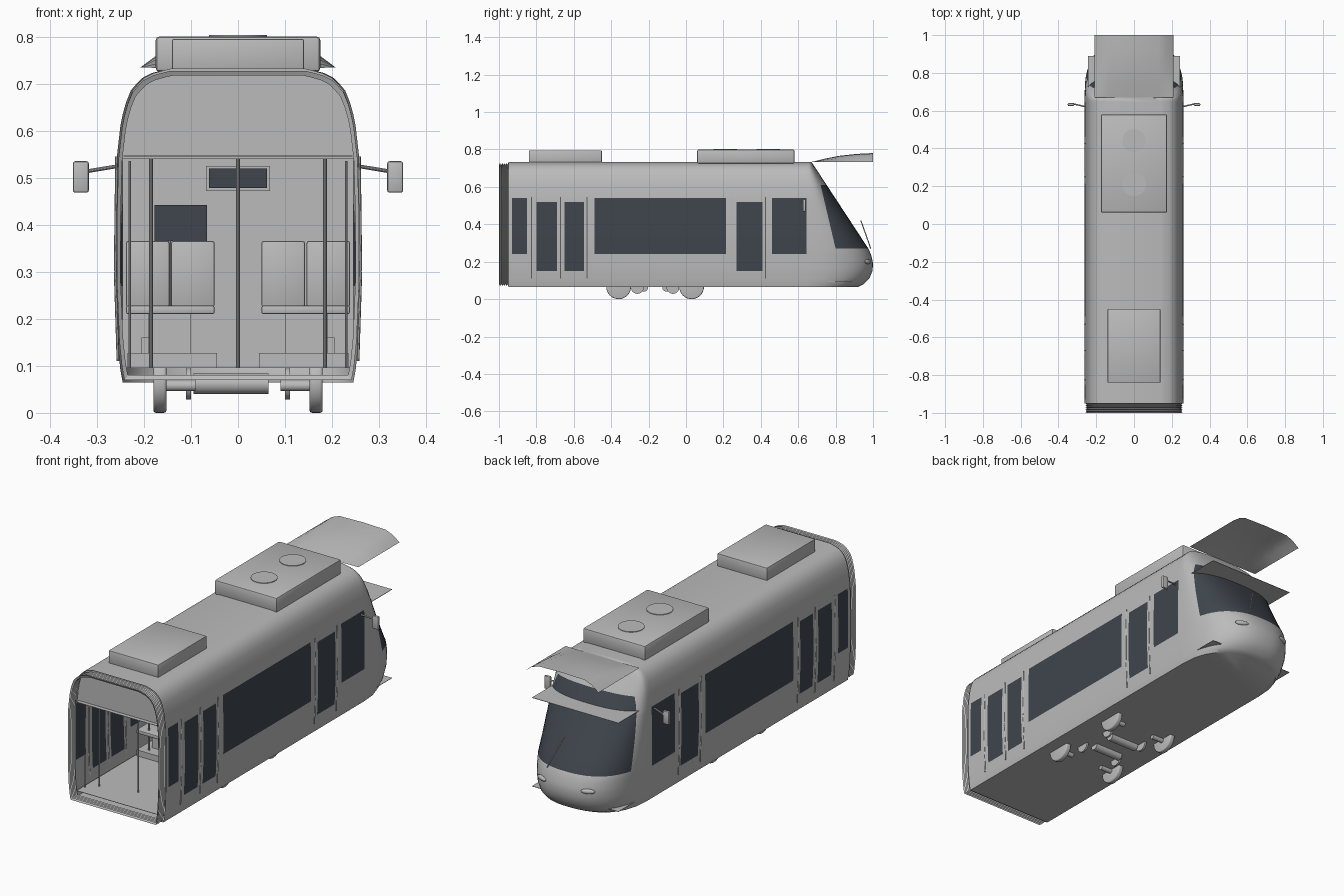
import bpy, bmesh, math
from mathutils import Vector

cube = bpy.data.objects.get("Cube")
if cube:
    bpy.data.objects.remove(cube, do_unlink=True)


def material(name, rgb):
    m = bpy.data.materials.new(name)
    m.use_nodes = True
    color = (*rgb, 1)
    m.diffuse_color = color
    m.node_tree.nodes["Principled BSDF"].inputs["Base Color"].default_value = color
    return m


GREY = material("body_grey", (0.5, 0.5, 0.5))
GLASS = material("dark_glass", (0.05, 0.06, 0.075))


def finish(name, bm, mats=(GREY,), angle=35):
    bmesh.ops.recalc_face_normals(bm, faces=bm.faces)
    me = bpy.data.meshes.new(name)
    bm.to_mesh(me)
    bm.free()
    for m in mats:
        me.materials.append(m)
    me.shade_smooth()
    me.set_sharp_from_angle(angle=math.radians(angle))
    ob = bpy.data.objects.new(name, me)
    bpy.context.collection.objects.link(ob)
    return ob


def box(name, x, y, z, mat=GREY, bevel=0):
    bm = bmesh.new()
    bmesh.ops.create_cube(bm, size=1)
    for v in bm.verts:
        v.co = [(a + b) / 2 + c * (b - a) for (a, b), c in zip((x, y, z), v.co)]
    if bevel:
        bmesh.ops.bevel(bm, geom=bm.edges[:], offset=bevel, segments=2, affect='EDGES', profile=0.5)
    return finish(name, bm, (mat,))


def rod(name, a, b, r, sides=10, bevel=0):
    a, b = Vector(a), Vector(b)
    bm = bmesh.new()
    bmesh.ops.create_cone(bm, cap_ends=True, segments=sides, radius1=r, radius2=r, depth=(b - a).length)
    if bevel:
        rims = [e for e in bm.edges if abs(e.verts[0].co.z - e.verts[1].co.z) < 1e-5]
        bmesh.ops.bevel(bm, geom=rims, offset=bevel, segments=3, affect='EDGES', profile=0.5)
    turn = (b - a).to_track_quat('Z', 'Y')
    for v in bm.verts:
        v.co = turn @ v.co + (a + b) / 2
    return finish(name, bm)


def sheet(name, rows, mats=(GREY,), rule=None):
    bm = bmesh.new()
    grid = [[bm.verts.new(p) for p in row] for row in rows]
    for r0, r1 in zip(grid, grid[1:]):
        for i in range(len(r0) - 1):
            f = bm.faces.new((r0[i], r0[i + 1], r1[i + 1], r1[i]))
            if rule:
                f.material_index = rule(f.calc_center_median())
    return bm, grid


def lookup(table, z):
    for (z0, v0), (z1, v1) in zip(table, table[1:]):
        if z <= z1:
            return v0 + (v1 - v0) * max(0, z - z0) / (z1 - z0)
    return table[-1][1]


# Body outline: half width, nose tip and start of the nose curve by height
WIDTH = [(.065, .245), (.09, .25), (.15, .256), (.27, .261), (.42, .261), (.54, .258), (.61, .25),
         (.65, .242), (.685, .228), (.71, .207), (.724, .18), (.732, .145)]
TIP = [(.065, .92), (.08, .95), (.11, .98), (.15, .997), (.19, 1), (.23, .993), (.27, .975),
       (.61, .752), (.732, .672)]
START = [(.065, .66), (.27, .7), (.61, .67), (.732, .655)]
LEVELS = [.065, .08, .095, .11, .13, .15, .17, .19, .21, .24, .27, .34, .42, .48, .52, .54,
          .575, .61, .635, .66, .685, .7, .712, .722, .729, .732]

# Side windows: y range and z range
TALL, WIDE = (.15, .52), (.24, .54)
WINDOWS = [(-.93, -.85, WIDE), (-.80, -.69, TALL), (-.65, -.545, TALL),
           (-.49, .215, WIDE), (.27, .41, TALL), (.46, .645, WIDE)]
STOPS = [-.95] + [y for w in WINDOWS for y in w[:2]]
POWER = 2.4


def plan_point(z, a):
    w, tip, start = lookup(WIDTH, z), lookup(TIP, z), lookup(START, z)
    return (w * max(0, math.cos(a)) ** (2 / POWER),
            start + (tip - start) * math.sin(a) ** (2 / POWER), z)


def glass_angle(z):
    tip, start = lookup(TIP, z), lookup(START, z)
    t = (.72 + (.61 - z) * .235 - start) / (tip - start)
    return math.asin(min(.75, max(.2, t)) ** (POWER / 2))


def ring(z):
    edge = glass_angle(z)
    angles = [0, edge / 3, edge * 2 / 3] + [edge + (math.pi / 2 - edge) * i / 10 for i in range(11)]
    half = [(lookup(WIDTH, z), y, z) for y in STOPS] + [plan_point(z, a) for a in angles]
    return half + [(-x, y, zz) for x, y, zz in reversed(half[:-1])]


def side_window(c):
    return int(any(a < c.y < b and z[0] < c.z < z[1] for a, b, z in WINDOWS))


bm, grid = sheet("body_shell", [ring(z) for z in LEVELS], rule=side_window)
bm.faces.new(grid[0])
bm.faces.new(grid[-1])
# Windscreen faces lie between the two edge columns of the nose
bm.verts.index_update()
count, first = len(grid[0]), len(STOPS) + 3
for f in bm.faces:
    cols = [v.index % count for v in f.verts]
    if len(cols) == 4 and min(cols) >= first and max(cols) < count - first:
        if .27 < f.calc_center_median().z < .61:
            f.material_index = 1
finish("body_shell", bm, (GREY, GLASS), 40)

# Folded bellows at the open end
rows = []
for i in range(11):
    s = (.985, .955)[i % 2]
    right = [(lookup(WIDTH, z) * s, -1 + i * .005, .4 + (z - .4) * s) for z in LEVELS]
    rows.append(right + [(-x, y, z) for x, y, z in reversed(right)] + right[:1])
finish("bellows", sheet("bellows", rows)[0], angle=20)

# Interior floor and ceiling sheets, header wall and cab partition
for name, z in (("floor", .095), ("ceiling", .545)):
    box(name, (-.243, .243), (-.95, .89), (z, z + .002))
bm = bmesh.new()
edge = [(lookup(WIDTH, z) - .004, -.93, z) for z in LEVELS if z >= .54]
bm.faces.new([bm.verts.new(p) for p in edge + [(-x, y, z) for x, y, z in reversed(edge)]])
finish("header_wall", bm)
box("cab_partition", (-.245, .245), (.655, .66), (.095, .545))
box("sign_frame", (-.068, .068), (.64, .655), (.472, .525))
box("sign_screen", (-.062, .062), (.632, .64), (.478, .52), GLASS)
box("cab_screen", (-.178, -.066), (.62, .628), (.365, .442), GLASS)
rod("screen_stem", (-.145, .624, .2), (-.145, .624, .37), .003)

# Roof units with fan rings
box("rear_roof_unit", (-.14, .14), (-.84, -.45), (.725, .795), bevel=.004)
box("front_roof_unit", (-.175, .175), (.06, .58), (.725, .8), bevel=.008)
for y in (.21, .44):
    rod("roof_fan", (0, y, .795), (0, y, .803), .062, 32)

# Raised canopy over the nose
rows = []
for y, z in ((.67, .733), (.74, .75), (.82, .766), (.91, .776), (1, .781)):
    rows.append([(x, y, .734 + (z - .734) * h) for x, h in
                 ((-.208, 0), (-.17, .6), (-.13, .93), (0, 1), (.13, .93), (.17, .6), (.208, 0))])
finish("nose_canopy", sheet("nose_canopy", rows)[0])

# Windscreen wiper
rod("wiper_arm", (.03, .935, .42), (.09, .988, .27), .003, 6)

for s in (-1, 1):
    # Mirrors
    rod("mirror_arm", (s * .252, .62, .525), (s * .325, .637, .513), .004)
    box("mirror", sorted((s * .317, s * .351)), (.625, .64), (.468, .535), bevel=.005)
    # Headlights
    a = math.asin(.85)
    lamp = min((Vector(plan_point(.2, i * .02)) for i in range(78)), key=lambda p: abs(p.x - .13))
    bm = bmesh.new()
    bmesh.ops.create_uvsphere(bm, u_segments=16, v_segments=8, radius=1)
    for v in bm.verts:
        v.co = (s * lamp.x + v.co.x * .032, lamp.y + v.co.y * .012 - s * v.co.x * .012,
                lamp.z + v.co.z * .012)
    finish("headlight", bm)
    # Door rails and trim
    for y in (.25, .425, -.825, -.67, -.53):
        rod("door_trim", (s * .255, y, .11), (s * .261, y, .3), .003, 6)
        rod("door_trim", (s * .261, y, .3), (s * .258, y, .545), .003, 6)
    # Grab poles and seats
    for y in (-.85, -.45, .2):
        rod("grab_pole", (s * .185, y, .095), (s * .185, y, .545), .004)
    rod("wall_pole", (s * .23, -.9, .095), (s * .23, -.9, .535), .003)
    for y in (-.42, -.17, .08):
        box("seat_plinth", sorted((s * .045, s * .235)), (y - .06, y + .12), (.095, .127))
        box("seat_cushion", sorted((s * .05, s * .238)), (y - .06, y + .12), (.21, .228), bevel=.004)
        for x in (.05, .146):
            box("seat_back", sorted((s * x, s * (x + .092))), (y + .1, y + .12), (.225, .365), bevel=.004)
        box("seat_leg", sorted((s * .1, s * .19)), (y, y + .06), (.125, .212))
    # Wheels, brake discs and axle boxes
    for y in (-.36, .03):
        rod("wheel", (s * .152, y, .066), (s * .18, y, .066), .066, 32, .006)
        rod("axle", (s * .09, y, .058), (s * .155, y, .058), .012, 12)
        inner = y + (.1 if y < -.1 else -.1)
        rod("brake_disc", (s * .1, inner, .062), (s * .11, inner, .062), .034, 20)
        box("axle_box", sorted((s * .165, s * .205)), (y - .03, y + .03), (.125, .16))

# Centre poles and drive motors
for y in (-.8, .1):
    rod("centre_pole", (0, y, .095), (0, y, .545), .004)
for y in (-.225, -.105):
    rod("drive_motor", (-.095, y, .062), (.065, y, .062), .022, 20)
